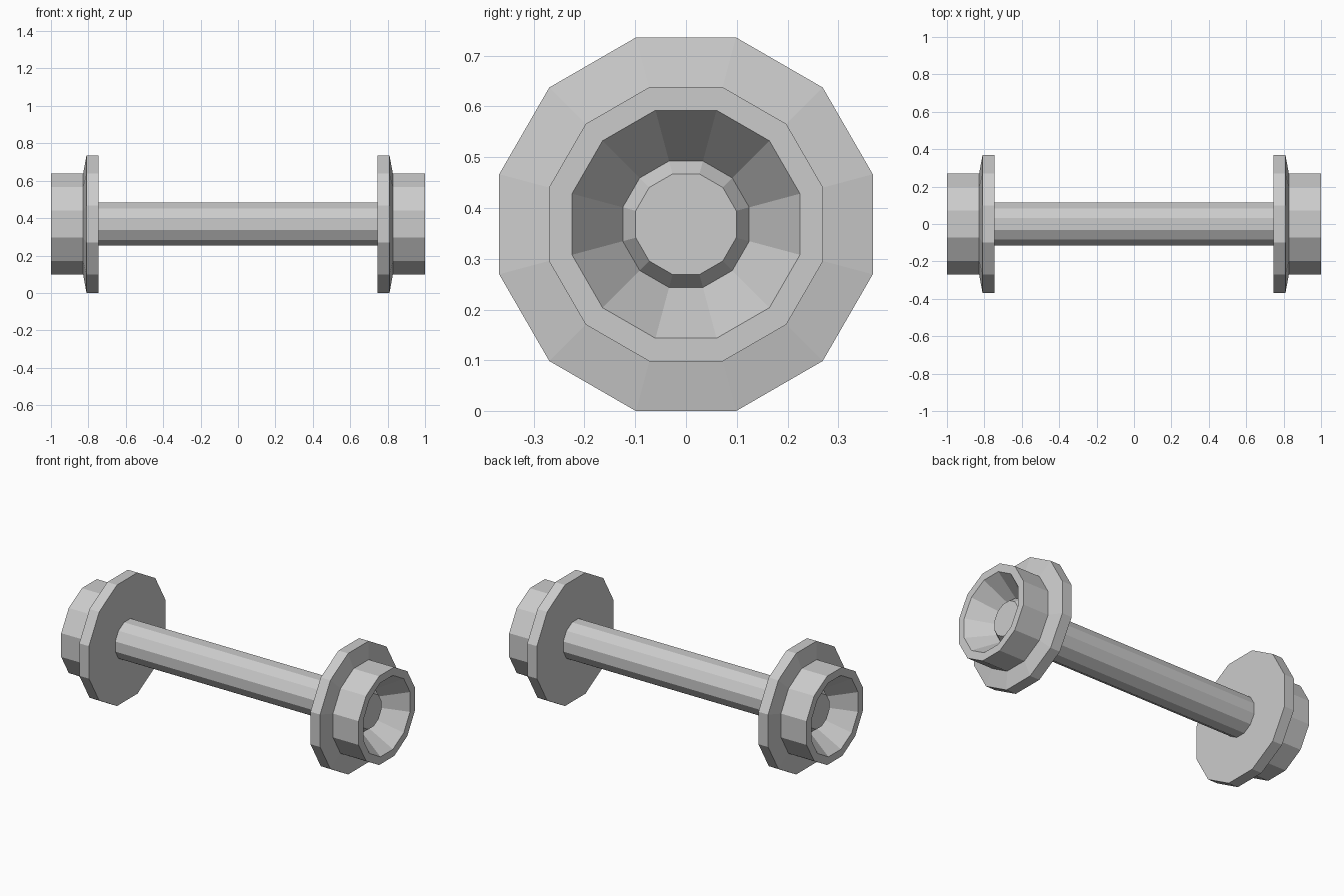
import bpy, bmesh, math

if "Cube" in bpy.data.objects:
    bpy.data.objects.remove(bpy.data.objects["Cube"])

SIDES = 12
AXIS_Z = 0.368


def lathe(name, profile):
    """Revolve (x, radius) points around the x axis with flat-topped 12 sides, capped at both ends."""
    bm = bmesh.new()
    rings = []
    for x, r in profile:
        ring = []
        for i in range(SIDES):
            a = math.radians(15) + i * math.tau / SIDES
            ring.append(bm.verts.new((x, r * math.cos(a), r * math.sin(a))))
        rings.append(ring)
    for a, b in zip(rings, rings[1:]):
        for i in range(SIDES):
            j = (i + 1) % SIDES
            bm.faces.new((a[i], a[j], b[j], b[i]))
    bm.faces.new(rings[0])
    bm.faces.new(rings[-1])
    bmesh.ops.recalc_face_normals(bm, faces=bm.faces)
    mesh = bpy.data.meshes.new(name)
    bm.to_mesh(mesh)
    bm.free()
    obj = bpy.data.objects.new(name, mesh)
    obj.location.z = AXIS_Z
    bpy.context.collection.objects.link(obj)
    return obj


# Central shaft
lathe("axle_shaft", [(-0.745, 0.119), (0.745, 0.119)])

# Flanged wheel with dished hub and raised centre boss, mirrored to the other end
wheel = lathe("flanged_wheels", [
    (0.745, 0.381), (0.81, 0.381),      # flange rim
    (0.828, 0.2795), (1.0, 0.2795),     # tread
    (1.0, 0.2325), (0.857, 0.129),      # lip and dish
    (0.895, 0.1025),                    # boss
])
mirror = wheel.modifiers.new("other_end", 'MIRROR')
mirror.use_axis = (True, False, False)
mirror.use_clip = False
